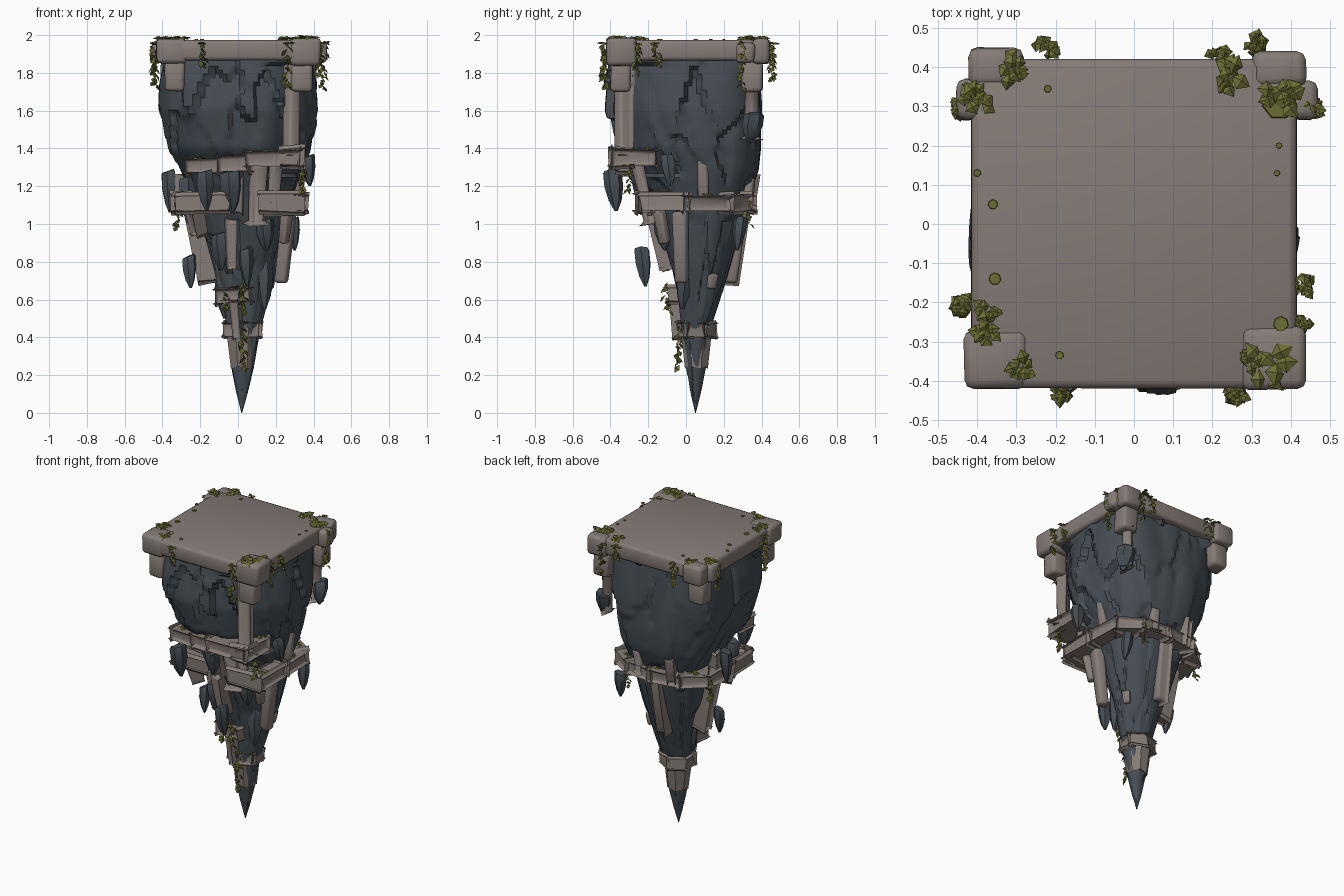
import bpy, bmesh, math, random
from mathutils import Vector, Matrix, noise

if "Cube" in bpy.data.objects:
    bpy.data.objects.remove(bpy.data.objects["Cube"])

random.seed(4)

def mat(name, c):
    m = bpy.data.materials.new(name)
    m.diffuse_color = (*c, 1)
    m.use_nodes = True
    m.node_tree.nodes["Principled BSDF"].inputs["Base Color"].default_value = m.diffuse_color
    return m

STONE = mat("warm grey stone", (0.235, 0.2, 0.182))
ROCK = mat("dark slate rock", (0.062, 0.076, 0.088))
MOSS = mat("olive moss", (0.15, 0.155, 0.034))

def finish(name, bm, material, angle=35):
    bmesh.ops.recalc_face_normals(bm, faces=bm.faces)
    me = bpy.data.meshes.new(name)
    bm.to_mesh(me)
    bm.free()
    me.materials.append(material)
    if angle:
        me.shade_smooth()
        me.set_sharp_from_angle(angle=math.radians(angle))
    ob = bpy.data.objects.new(name, me)
    bpy.context.collection.objects.link(ob)
    return ob

def block(name, lo, hi, bev=0.02, jit=0.006):
    """Worn stone block between two corners."""
    bm = bmesh.new()
    bmesh.ops.create_cube(bm, size=1)
    for v in bm.verts:
        v.co = Vector([(a + b) / 2 + (b - a) * c + random.uniform(-jit, jit)
                       for a, b, c in zip(lo, hi, v.co)])
    bmesh.ops.bevel(bm, geom=bm.edges[:], offset=bev, segments=2, affect='EDGES', profile=0.5)
    return finish(name, bm, STONE, 50)

def beam(name, p0, p1, w, h, taper=1.0):
    """Stone beam running from p0 to p1."""
    p0, p1 = Vector(p0), Vector(p1)
    d = (p1 - p0).normalized()
    if abs(d.z) < 0.8:
        up = Vector((0, 0, 1))
    else:
        up = Vector(((p0.x - 0.02), (p0.y - 0.05), 0)).normalized()
    side = d.cross(up).normalized()
    up = side.cross(d)
    bm = bmesh.new()
    bmesh.ops.create_cube(bm, size=1)
    for v in bm.verts:
        c = v.co.copy()
        k = taper if c.x > 0 else 1
        v.co = p0.lerp(p1, c.x + 0.5) + side * c.y * w * k + up * c.z * h * k
        v.co += Vector([random.uniform(-0.005, 0.005) for _ in range(3)])
    bmesh.ops.bevel(bm, geom=bm.edges[:], offset=min(w, h) * .25, segments=2, affect='EDGES', profile=0.5)
    return finish(name, bm, STONE, 50)

def loft(bm, rings):
    rows = [[bm.verts.new(p) for p in r] for r in rings]
    n = len(rows[0])
    for a, b in zip(rows, rows[1:]):
        for i in range(n):
            bm.faces.new((a[i], a[(i + 1) % n], b[(i + 1) % n], b[i]))
    bm.faces.new(rows[0])
    bm.faces.new(rows[-1])

# main hanging rock: z, x range, y range, squareness
levels = [(0, .018, .022, .048, .052, 2), (.1, -.008, .05, .025, .078, 2),
          (.25, -.036, .084, .0, .108, 2.2), (.45, -.06, .12, -.025, .13, 2.2),
          (.6, -.09, .16, -.04, .18, 2.2), (.8, -.15, .215, -.08, .24, 2.2),
          (1.0, -.205, .265, -.145, .295, 2.4), (1.15, -.25, .295, -.19, .325, 2.6),
          (1.28, -.31, .345, -.25, .375, 2.7), (1.4, -.365, .385, -.36, .39, 2.9),
          (1.6, -.405, .41, -.42, .40, 3.3), (1.75, -.405, .40, -.415, .395, 4),
          (1.9, -.385, .385, -.39, .39, 5)]

def level(z):
    for a, b in zip(levels, levels[1:]):
        if z <= b[0]:
            t = (z - a[0]) / (b[0] - a[0])
            return [p + (q - p) * t for p, q in zip(a, b)]
    return levels[-1]

bm = bmesh.new()
rings, N, ROWS = [], 110, 90
for j in range(ROWS + 1):
    z = 1.9 * j / ROWS
    _, x0, x1, y0, y1, e = level(z)
    ring = []
    for i in range(N):
        a = 2 * math.pi * i / N
        c, s = math.cos(a), math.sin(a)
        k = (abs(c) ** e + abs(s) ** e) ** (-1 / e)
        # overlapping chiselled slabs: each cell has its own height and slope
        q = Vector((c * 2.6 + 5, s * 2.6, z * 2.6 + 0.3 * noise.noise(Vector((c * 3, s * 3, z)))))
        cell = noise.voronoi(q)[1][0]
        off = q - cell
        tilt = noise.noise_vector(cell * 3.7)
        f = 1 + .07 * noise.noise(cell * 5.3) - .05 * off.z + .09 * tilt.dot(off) - .03 * off.length
        f = f if j else 1
        if 1.25 < z < 1.85:   # recess behind the front corner column
            f *= 1 - .15 * max(0, math.cos(a + math.pi / 4)) ** 12
        if z > 1.8:
            f = min(f, 1.03)
        ring.append(((x0 + x1) / 2 + (x1 - x0) / 2 * c * k * f,
                     (y0 + y1) / 2 + (y1 - y0) / 2 * s * k * f, z))
    rings.append(ring)
loft(bm, rings)
finish("hanging_rock", bm, ROCK, 40)

# rock shards, floating and attached: x, y, top, bottom, radius
def shard(name, x, y, zt, zb, r):
    bm = bmesh.new()
    rings = []
    ph = random.uniform(0, 6)
    for t, k in ((0, .85), (.05, 1), (.4, 1), (.75, .68), (1, .18)):
        rings.append([(x + r * k * math.cos(ph + i * math.tau / 6) * (1 + .12 * math.sin(i * 2.3)) + .01 * t,
                       y + r * k * math.sin(ph + i * math.tau / 6) + (.02 * t if y < 0 else -.02 * t),
                       zt + (zb - zt) * t + (.012 * math.cos(ph + i) * (1 - t))) for i in range(6)])
    loft(bm, rings)
    finish(name, bm, ROCK, 40)

for i, s in enumerate([(-.37, .1, 1.28, 1.06, .042), (-.175, -.39, 1.28, 1.07, .05),
                       (-.26, .02, .83, .66, .034), (.04, -.235, .87, .67, .043),
                       (.29, .29, 1.03, .86, .036)]):
    shard(f"floating_shard_{i}", *s)
for i, s in enumerate([(-.04, -.235, 1.28, 1.06, .055), (.14, -.13, 1.02, .86, .045),
                       (.36, .36, 1.58, 1.43, .055), (0, -.03, .48, .39, .03),
                       (-.1, -.12, .95, .75, .05), (.13, -.0, .82, .55, .05),
                       (-.08, .05, .75, .5, .045), (.37, -.1, 1.36, 1.2, .04),
                       (-.27, -.1, 1.25, 1.0, .05)]):
    shard(f"attached_shard_{i}", *s)

# top slab and corner blocks
block("top_slab", (-.415, -.42, 1.865), (.415, .42, 1.975), .02, .002)
corners = [((-.432, -.422, 1.85), (-.27, -.27, 1.98)), ((.275, -.422, 1.835), (.437, -.26, 1.982)),
           ((-.42, .35, 1.85), (-.28, .45, 1.98)), ((.3, .35, 1.85), (.44, .443, 1.98)),
           ((-.455, .265, 1.85), (-.36, .37, 1.973)), ((.38, .265, 1.85), (.472, .365, 1.96))]
for i, c in enumerate(corners):
    block(f"corner_block_{i}", *c, .022, .004)
for i, (x, y) in enumerate([(-.335, -.355), (.335, -.345), (-.35, .35), (.36, .35)]):
    block(f"under_corner_block_{i}", (x - .055, y - .055, 1.7), (x + .055, y + .055, 1.86))

# corner columns and the upper frame
beam("front_column", (.285, -.34, 1.86), (.28, -.335, 1.36), .075, .075)
beam("back_column", (.345, .35, 1.72), (.34, .345, 1.45), .06, .06)
beam("frame_front", (.04, -.33, 1.345), (.33, -.345, 1.35), .1, .08)
beam("frame_side", (.285, -.39, 1.355), (.29, -.16, 1.35), .09, .085)
beam("frame_left_a", (-.27, -.26, 1.305), (-.1, -.28, 1.31), .1, .075)
beam("frame_left_b", (-.1, -.28, 1.315), (.06, -.3, 1.32), .1, .085)

# middle ring of blocks
ring = [(-.08, -.215), (-.295, -.2), (-.3, .0), (-.285, .2), (-.17, .29), (.02, .315),
        (.19, .3), (.305, .22), (.315, .0), (.315, -.22), (.14, -.235)]
for i, (a, b) in enumerate(zip(ring, ring[1:])):
    h = random.uniform(.07, .09)
    a, b = Vector((*a, 1.11)), Vector((*b, 1.11))
    d = (b - a).normalized() * .018
    beam(f"ring_beam_{i}", a - d, b + d, .075, h)

# vertical struts: top point, bottom point, width
struts = [((.11, -.24, 1.32), (.1, -.18, 1.0), .09), ((.2, -.26, 1.32), (.19, -.21, 1.13), .065),
          ((.27, -.03, 1.07), (.225, -.02, .69), .08), ((-.23, -.17, 1.08), (-.21, -.13, .95), .06),
          ((.33, .09, 1.35), (.31, .09, 1.13), .065), ((.01, .29, 1.07), (.0, .235, .69), .08),
          ((-.235, .06, 1.07), (-.165, .06, .7), .075), ((-.03, -.16, 1.02), (-.02, -.1, .77), .06),
          ((.12, .34, 1.25), (.12, .325, 1.1), .06), ((-.12, .34, 1.25), (-.12, .32, 1.1), .06),
          ((-.3, .1, 1.25), (-.29, .1, 1.1), .06), ((.26, -.14, 1.07), (.24, -.11, .9), .06),
          ((0, -.2, 1.28), (0, -.18, 1.06), .06), ((.175, .14, .74), (.165, .13, .66), .055),
          ((-.01, -.05, .6), (.0, -.035, .4), .05)]
for i, (a, b, w) in enumerate(struts):
    beam(f"strut_{i}", a, b, w, w * .9, .9)

# lower collars and stone sheath above the tip
beam("small_collar", (-.115, -.02, .62), (.07, -.045, .625), .07, .075)
for i in range(6):
    p = [Vector((.02 + .085 * math.cos(a), .06 + .075 * math.sin(a), .44))
         for a in (i * math.tau / 6 + .5, (i + 1) * math.tau / 6 + .5)]
    d = (p[1] - p[0]) * .07
    beam(f"tip_collar_{i}", p[0] - d, p[1] + d, .045, .07)
bm = bmesh.new()
loft(bm, [[(cx + r * math.cos(i * math.tau / 8 + .4), .055 + r * math.sin(i * math.tau / 8 + .4),
            z + (.012 * (i % 2) if z < .3 else 0)) for i in range(8)]
          for z, r, cx in ((.235, .066, .023), (.34, .078, .022), (.45, .09, .02))])
finish("tip_sheath", bm, STONE, 30)

# moss: leaf clumps and hanging vines
def leaf(bm, p, d, size):
    d = d.normalized()
    s = d.cross(Vector((.3, .2, 1))).normalized() * size * .42
    n = s.cross(d).normalized() * size * .22
    pts = [p, p + d * size * .5 + s, p + d * size, p + d * size * .5 - s]
    a, b, c, e = [bm.verts.new(q) for q in pts]
    m = bm.verts.new(p + d * size * .5 + n)
    for f in ((a, b, m), (b, c, m), (c, e, m), (e, a, m), (a, e, c, b)):
        bm.faces.new(f)

def rnd(a):
    return random.uniform(-a, a)

bm = bmesh.new()
def clump(x, y, z, r, n=11):
    for _ in range(n):
        leaf(bm, Vector((x + rnd(r * .4), y + rnd(r * .4), z + rnd(.003))),
             Vector((rnd(1), rnd(1), rnd(.12))), r * random.uniform(.8, 1.1))

def vine(x, y, z0, z1):
    z = z0
    while z > z1:
        leaf(bm, Vector((x + rnd(.008), y + rnd(.008), z)),
             Vector((rnd(.8), rnd(.8), -.7)), random.uniform(.03, .05))
        z -= .013

for x, y, r in [(-.31, .395, .045), (-.4, .32, .045), (.25, .375, .05), (.37, .32, .055),
                (-.38, -.27, .045), (-.29, -.37, .04), (.34, -.35, .065), (-.37, -.22, .035), (.3, -.35, .03)]:
    clump(x, y, 1.981, r)
for x, y, z in [(-.22, .455, 1.84), (.31, .46, 1.76), (.22, .44, 1.87), (-.44, -.21, 1.72),
                (-.19, -.435, 1.84), (.26, -.43, 1.72), (.43, -.16, 1.84), (.43, -.26, 1.8),
                (-.44, .3, 1.8), (.45, .3, 1.72)]:
    clump(x, y, 1.955, .032, 7)
    vine(x, y, 1.95, z)
for x, y, z0, z1 in [(.345, -.3, 1.32, 1.18), (.03, -.1, .69, .54), (-.07, -.07, .64, .55),
                     (-.32, .2, 1.13, .98), (.03, -.04, .45, .25), (.2, .335, 1.13, 1.0)]:
    vine(x, y, z0, z1)
for x, y, z in [(-.2, -.27, 1.345), (-.05, -.29, 1.36), (.27, -.35, 1.392), (.3, -.2, 1.397),
                (.31, -.2, 1.152), (-.28, -.19, 1.152), (.32, .1, 1.152), (.25, .26, 1.152),
                (-.23, .25, 1.152), (-.3, .1, 1.152), (0, .32, 1.152), (.02, -.02, .478), (-.02, -.04, .662)]:
    clump(x, y, z, .035, 9)
finish("moss_leaves", bm, MOSS, 0)

# thin moss stains lying on the slab
bm = bmesh.new()
for x, y, r in [(-.36, .05, .013), (-.355, -.14, .016), (-.22, .345, .01), (.37, .2, .008), (-.19, -.335, .011),
                (.375, -.255, .02), (.365, .13, .008), (-.4, .13, .01), (.3, -.34, .03), (.37, .31, .045)]:
    bmesh.ops.create_cone(bm, cap_ends=True, segments=7, radius1=r, radius2=r * .9, depth=.006,
                          matrix=Matrix.Translation((x, y, 1.977)))
finish("moss_stains", bm, MOSS, 0)
